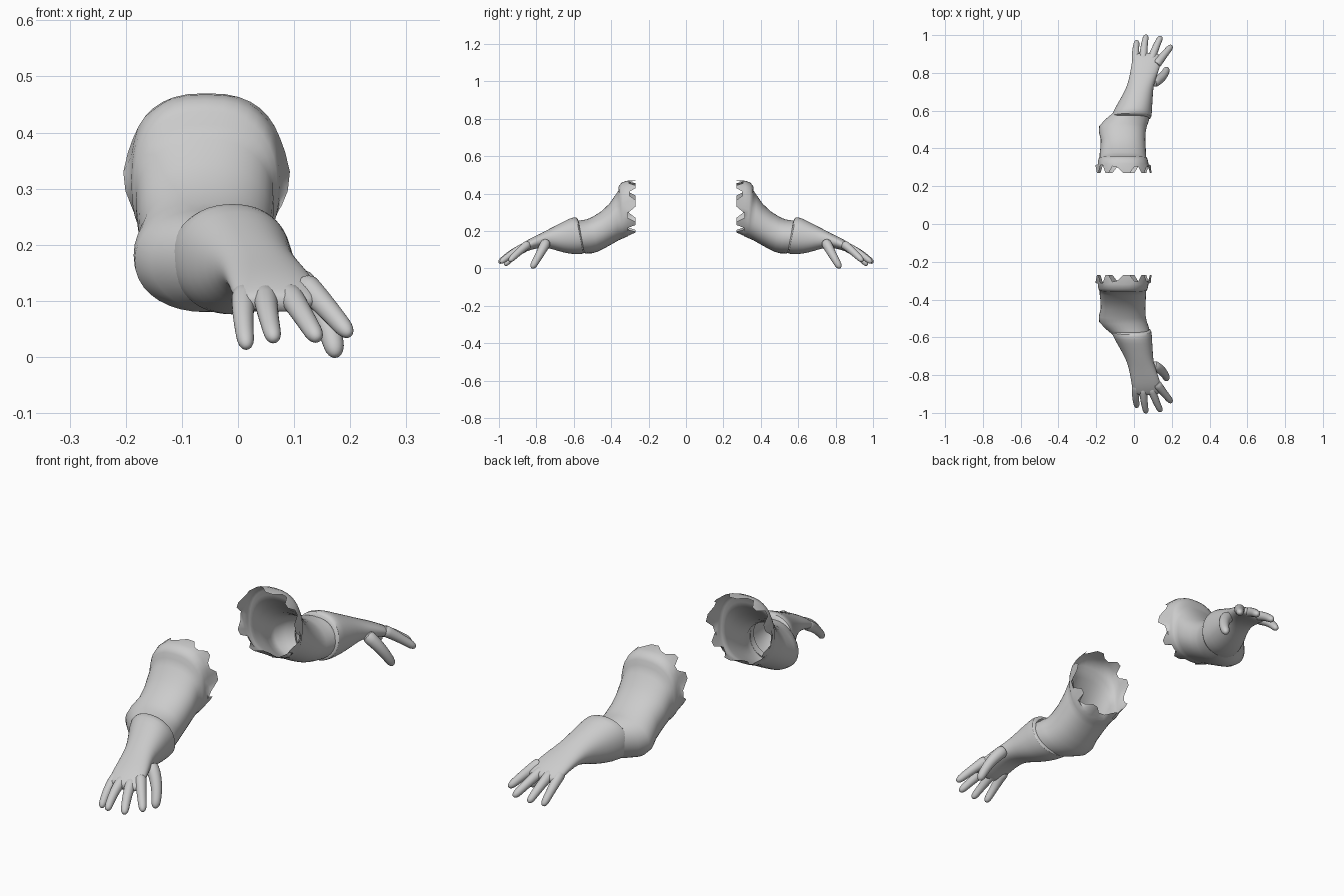
import bpy, bmesh, math, random
from mathutils import Vector

if "Cube" in bpy.data.objects:
    bpy.data.objects.remove(bpy.data.objects["Cube"])

random.seed(4)
grey = bpy.data.materials.new("cloth grey")
grey.diffuse_color = (0.6, 0.6, 0.6, 1)
grey.use_nodes = True
grey.node_tree.nodes["Principled BSDF"].inputs["Base Color"].default_value = grey.diffuse_color


def ring(top, bottom, x0, x1, sides, power=2.0):
    """Closed cross-section; top and bottom are (distance from middle, height)."""
    pts = []
    for i in range(sides):
        t = 2 * math.pi * i / sides
        c, s = math.cos(t), math.sin(t)
        c = math.copysign(abs(c) ** (2 / power), c)
        s = math.copysign(abs(s) ** (2 / power), s)
        d = (top[0] + bottom[0]) / 2 + (top[0] - bottom[0]) / 2 * s
        z = (top[1] + bottom[1]) / 2 + (top[1] - bottom[1]) / 2 * s
        pts.append(Vector(((x0 + x1) / 2 + (x1 - x0) / 2 * c, -d, z)))
    return pts


def loft(name, rings, cap_start=False, cap_end=False, subdivide=0, angle=50):
    """Skin the rings and mirror the part to the opposite arm."""
    bm = bmesh.new()
    rows = [[bm.verts.new(p) for p in r] for r in rings]
    n = len(rows[0])
    for a, b in zip(rows, rows[1:]):
        for i in range(n):
            bm.faces.new((a[i], a[(i + 1) % n], b[(i + 1) % n], b[i]))
    if cap_start:
        bm.faces.new(rows[0])
    if cap_end:
        bm.faces.new(rows[-1])
    bmesh.ops.recalc_face_normals(bm, faces=bm.faces)
    me = bpy.data.meshes.new(name)
    bm.to_mesh(me)
    bm.free()
    me.materials.append(grey)
    ob = bpy.data.objects.new(name, me)
    bpy.context.collection.objects.link(ob)
    bpy.ops.object.select_all(action='DESELECT')
    ob.select_set(True)
    bpy.context.view_layer.objects.active = ob
    bpy.ops.object.shade_smooth_by_angle(angle=math.radians(angle))
    mir = ob.modifiers.new("opposite arm", 'MIRROR')
    mir.use_axis = (False, True, False)
    mir.use_mirror_merge = False
    if subdivide:
        ob.modifiers.new("smooth", 'SUBSURF').levels = subdivide
        ob.modifiers["smooth"].render_levels = subdivide
    return ob


# Sleeve: flared, torn at the open end, folded at the elbow
sleeve_rows = [
    ((0.285, 0.470), (0.285, 0.190), -0.192, 0.080, 2.5),
    ((0.320, 0.468), (0.310, 0.172), -0.192, 0.077, 2.5),
    ((0.345, 0.458), (0.325, 0.165), -0.190, 0.074, 2.5),
    ((0.360, 0.438), (0.335, 0.160), -0.186, 0.070, 2.4),
    ((0.362, 0.415), (0.345, 0.157), -0.182, 0.064, 2.4),
    ((0.380, 0.388), (0.360, 0.150), -0.182, 0.064, 2.3),
    ((0.410, 0.345), (0.395, 0.130), -0.178, 0.062, 2.2),
    ((0.455, 0.303), (0.440, 0.105), -0.176, 0.060, 2.2),
    ((0.500, 0.275), (0.475, 0.088), -0.186, 0.062, 2.2),
    ((0.530, 0.262), (0.505, 0.080), -0.184, 0.068, 2.1),
    ((0.565, 0.256), (0.535, 0.080), -0.155, 0.080, 2.0),
    ((0.600, 0.250), (0.580, 0.085), -0.108, 0.084, 2.0),
]
SIDES = 36
rings = [ring(t, b, x0, x1, SIDES, p) for t, b, x0, x1, p in sleeve_rows]
for i, p in enumerate(rings[0]):                     # ragged hem
    tear = 0.015 if i % 4 in (0, 1) else -random.uniform(0.015, 0.03)
    p.y += tear
    if p.z > 0.25:                                   # side bulge below the cuff
        bulge = math.exp(-((p.z - 0.32) / 0.05) ** 2) * 0.013
        p.x += math.copysign(bulge, p.x + 0.056)
loft("sleeve", rings)

# Forearm glove and palm
glove_rows = [
    ((0.575, 0.255), (0.545, 0.090), -0.110, 0.080),
    ((0.583, 0.275), (0.540, 0.076), -0.124, 0.095),
    ((0.610, 0.274), (0.595, 0.073), -0.108, 0.095),
    ((0.660, 0.247), (0.655, 0.083), -0.076, 0.100),
    ((0.720, 0.217), (0.715, 0.103), -0.042, 0.101),
    ((0.770, 0.190), (0.765, 0.113), -0.027, 0.115),
    ((0.820, 0.166), (0.815, 0.103), -0.018, 0.134),
    ((0.865, 0.142), (0.860, 0.088), -0.011, 0.144),
    ((0.895, 0.120), (0.888, 0.078), -0.002, 0.140),
    ((0.908, 0.108), (0.902, 0.082), 0.012, 0.125),
]
loft("glove", [ring(*r, 24, 2.2) for r in glove_rows],
     cap_end=True, subdivide=1, angle=70)


def finger(name, base, mid, tip, r0, r1):
    """Tapered round-ended tube along a bent path."""
    base, mid, tip = Vector(base), Vector(mid), Vector(tip)
    length = (tip - base).length
    out = []
    for u in (0, 0.2, 0.4, 0.6, 0.78, 0.9, 0.97, 1.0):
        c = base * (1 - u) ** 2 + mid * 2 * u * (1 - u) + tip * u * u
        direction = (mid - base) * (1 - u) + (tip - mid) * u
        q = direction.to_track_quat('Z', 'Y')
        r = r0 + (r1 - r0) * u
        left = (1 - u) * length / r1                 # round the fingertip
        if left < 1:
            r *= max(0.25, math.sqrt(1 - (1 - left) ** 2))
        out.append([c + q @ Vector((r * math.cos(a), r * math.sin(a), 0))
                    for a in (2 * math.pi * k / 12 for k in range(12))])
    loft(name, out, True, True, 1, 80)


# Fingers and thumb
finger("little_finger", (0.012, -0.845, 0.118), (0.004, -0.915, 0.085),
       (0.016, -0.970, 0.015), 0.024, 0.015)
finger("ring_finger", (0.048, -0.860, 0.115), (0.050, -0.940, 0.085),
       (0.065, -1.000, 0.028), 0.024, 0.015)
finger("middle_finger", (0.088, -0.860, 0.117), (0.110, -0.930, 0.085),
       (0.143, -0.993, 0.030), 0.024, 0.016)
finger("index_finger", (0.115, -0.840, 0.132), (0.150, -0.885, 0.100),
       (0.200, -0.945, 0.038), 0.026, 0.016)
finger("thumb", (0.098, -0.745, 0.145), (0.165, -0.775, 0.085),
       (0.174, -0.825, 0.000), 0.030, 0.018)
